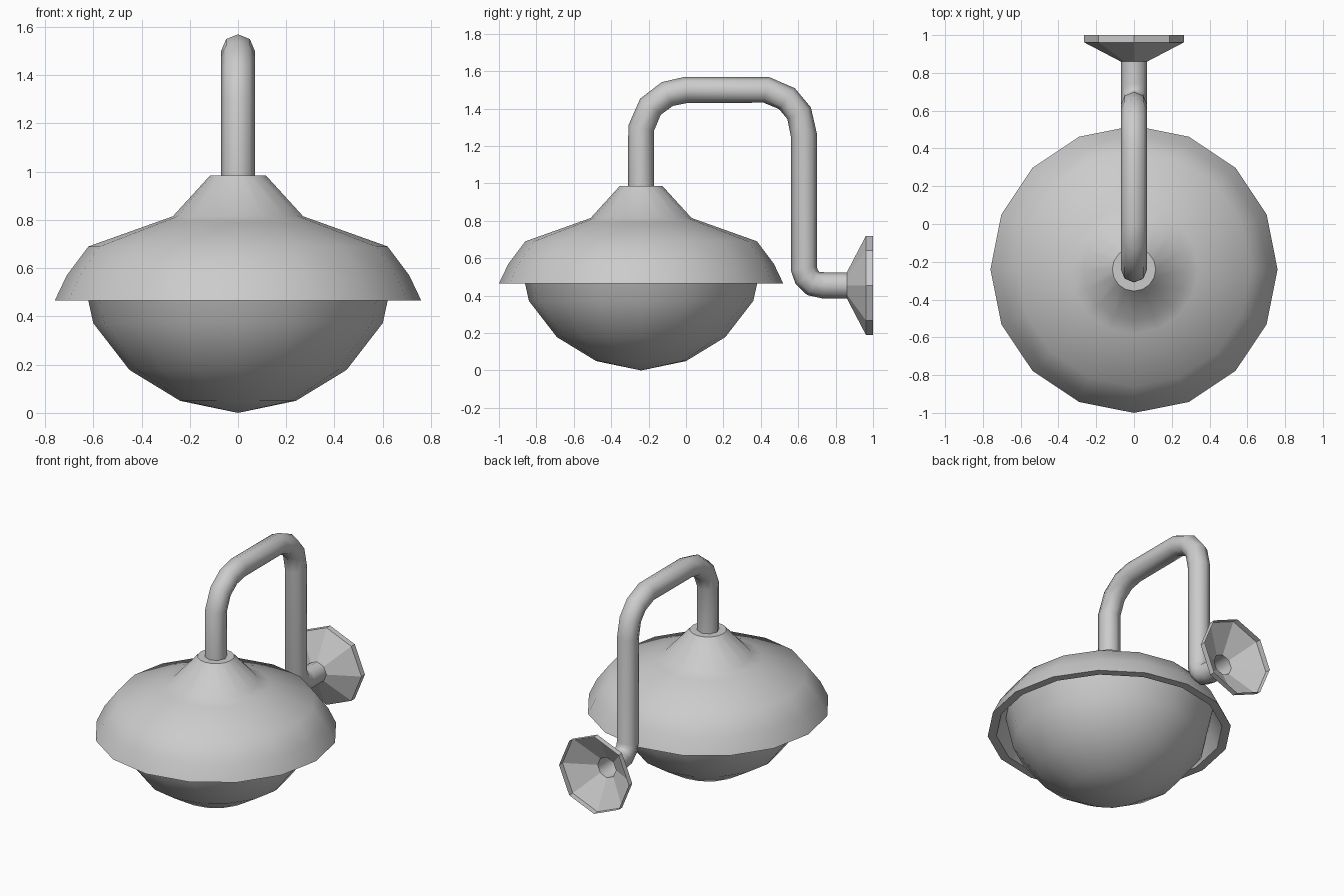
import bpy, bmesh
from math import cos, sin, pi, radians
from mathutils import Vector

if "Cube" in bpy.data.objects:
    bpy.data.objects.remove(bpy.data.objects["Cube"])


def finish(name, bm, smooth=None):
    bmesh.ops.recalc_face_normals(bm, faces=bm.faces)
    mesh = bpy.data.meshes.new(name)
    bm.to_mesh(mesh)
    bm.free()
    obj = bpy.data.objects.new(name, mesh)
    bpy.context.collection.objects.link(obj)
    if smooth:
        bpy.ops.object.select_all(action='DESELECT')
        obj.select_set(True)
        bpy.context.view_layer.objects.active = obj
        bpy.ops.object.shade_smooth_by_angle(angle=radians(smooth))
    return obj


def skin(bm, rings):
    # Bridge consecutive rings of points with quads
    loops = [[bm.verts.new(p) for p in ring] for ring in rings]
    n = len(rings[0])
    for a, b in zip(loops, loops[1:]):
        for i in range(n):
            j = (i + 1) % n
            bm.faces.new((a[i], a[j], b[j], b[i]))
    return loops


def ring(centre, u, v, r, n):
    return [centre + u * (r * cos(2 * pi * i / n)) + v * (r * sin(2 * pi * i / n))
            for i in range(n)]


def lathe(name, profile, origin, axis, n, smooth=None):
    # Profile holds (radius, distance along axis)
    axis, origin = Vector(axis), Vector(origin)
    u = Vector((1, 0, 0))
    v = axis.cross(u)
    bm = bmesh.new()
    skin(bm, [ring(origin + axis * h, u, v, r, n) for r, h in profile])
    bmesh.ops.remove_doubles(bm, verts=bm.verts, dist=1e-4)
    return finish(name, bm, smooth)


def tube(name, path, r, n, smooth):
    # Sweep a round section along a path in the YZ plane, mitred at each bend
    pts = [Vector((0, y, z)) for y, z in path]
    u = Vector((1, 0, 0))
    rings = []
    for i, p in enumerate(pts):
        d0 = (p - pts[max(i - 1, 0)]).normalized()
        d1 = (pts[min(i + 1, len(pts) - 1)] - p).normalized()
        rings.append(ring(p, u, (d0 + d1).normalized().cross(u), r, n))
    bm = bmesh.new()
    skin(bm, rings)
    return finish(name, bm, smooth)


CENTRE = (0, -0.24, 0)

# Shade with flat top, flared skirt and a thick rim turning inside
lathe("shade", [(0, 0.985), (0.115, 0.985), (0.27, 0.815), (0.34, 0.79), (0.62, 0.69),
                (0.71, 0.57), (0.76, 0.465), (0.705, 0.465), (0.66, 0.56), (0.635, 0.61)],
      CENTRE, (0, 0, 1), 16, 40)

# Rounded glass bowl under the shade
lathe("glass_bowl", [(0, 0), (0.24, 0.05), (0.45, 0.178), (0.60, 0.372), (0.65, 0.60)],
      CENTRE, (0, 0, 1), 16, 40)

# Gooseneck arm from the shade to the wall
tube("arm", [(-0.24, 0.97), (-0.24, 1.295), (-0.19, 1.41), (-0.10, 1.478), (0, 1.50),
             (0.43, 1.50), (0.54, 1.453), (0.605, 1.375), (0.63, 1.26), (0.63, 0.545),
             (0.645, 0.50), (0.68, 0.465), (0.735, 0.455), (0.86, 0.455)],
     0.07, 8, 50)

# Hollow octagonal wall flange
lathe("wall_flange", [(0.07, 0.86), (0.265, 0.962), (0.265, 1.0)],
      (0, 0, 0.455), (0, 1, 0), 8)
